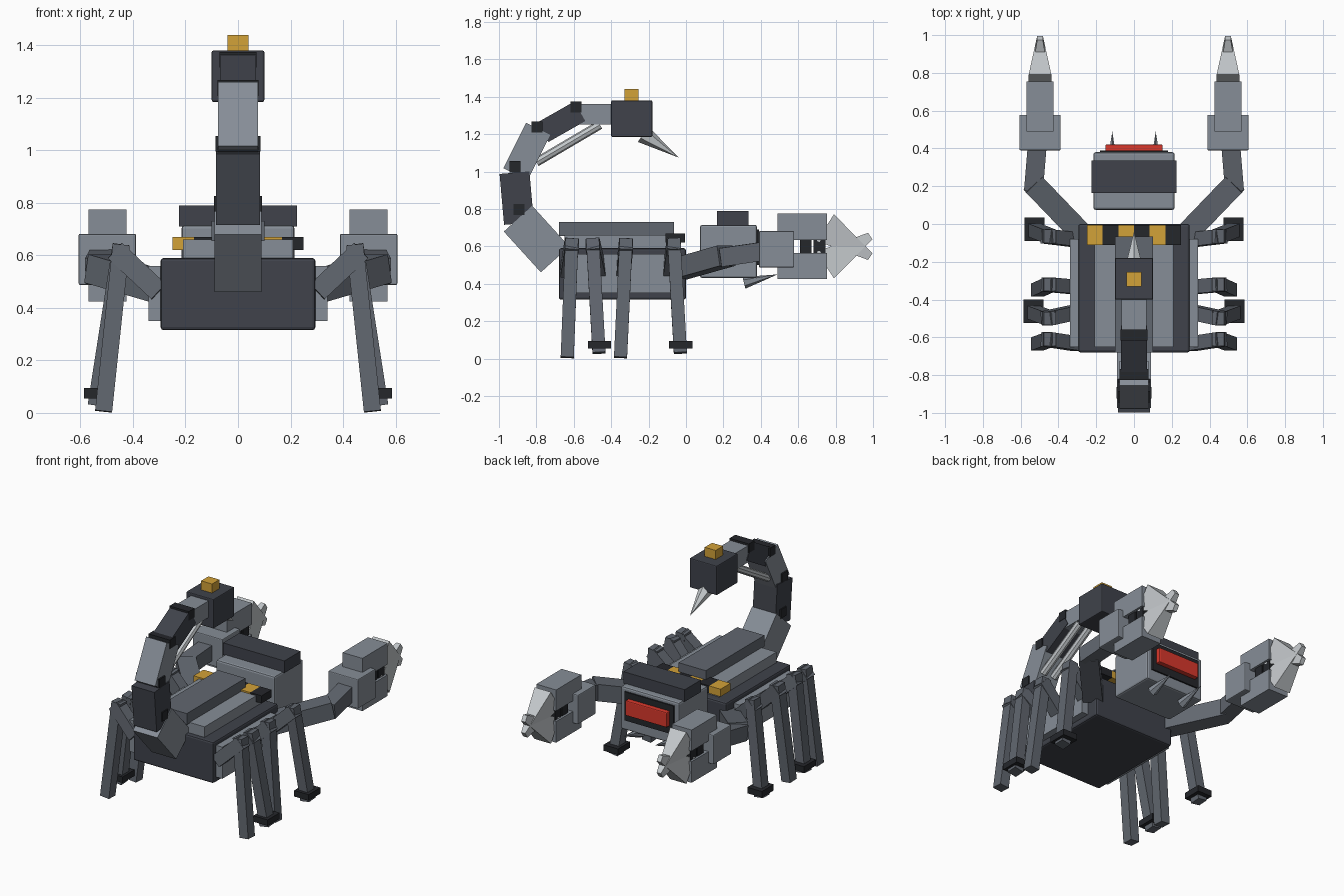
import bpy, bmesh
from mathutils import Vector

if "Cube" in bpy.data.objects:
    bpy.data.objects.remove(bpy.data.objects["Cube"])


def mat(name, r, g, b):
    m = bpy.data.materials.new(name)
    m.diffuse_color = (r, g, b, 1)
    m.use_nodes = True
    m.node_tree.nodes["Principled BSDF"].inputs["Base Color"].default_value = m.diffuse_color
    return m


DARK = mat("dark_steel", 0.05, 0.055, 0.07)
MID = mat("mid_steel", 0.12, 0.135, 0.16)
LIGHT = mat("light_steel", 0.24, 0.27, 0.31)
PALE = mat("pale_steel", 0.55, 0.58, 0.6)
BLACK = mat("black_rubber", 0.018, 0.02, 0.024)
YELLOW = mat("yellow", 0.65, 0.36, 0.04)
RED = mat("red", 0.7, 0.04, 0.025)


def finish(name, bm, m, bevel=0):
    bmesh.ops.recalc_face_normals(bm, faces=bm.faces)
    me = bpy.data.meshes.new(name)
    bm.to_mesh(me)
    bm.free()
    me.materials.append(m)
    ob = bpy.data.objects.new(name, me)
    bpy.context.collection.objects.link(ob)
    if bevel:
        mod = ob.modifiers.new("bevel", 'BEVEL')
        mod.width, mod.segments = bevel, 2
    return ob


def frame(a, b, side):
    """Length, direction, width axis and depth axis of a bar from a to b."""
    a, b = Vector(a), Vector(b)
    d = (b - a).normalized()
    s = Vector(side)
    s = (s - d * s.dot(d)).normalized()
    return a, (b - a).length, d, s, d.cross(s)


def beam(name, a, b, w, h, m, side=(1, 0, 0), tip=None):
    """Square bar from a to b; tip gives the end's width and depth."""
    a, length, d, s, t = frame(a, b, side)
    bm = bmesh.new()
    bmesh.ops.create_cube(bm, size=1)
    for v in bm.verts:
        cw, ch = tip if tip and v.co.z > 0 else (w, h)
        v.co = a + d * (v.co.z + 0.5) * length + s * v.co.x * cw + t * v.co.y * ch
    return finish(name, bm, m)


def rod(name, a, b, r1, r2, sides, m):
    a, length, d, s, t = frame(a, b, (1, 0, 0))
    bm = bmesh.new()
    bmesh.ops.create_cone(bm, cap_ends=True, segments=sides, radius1=r1, radius2=r2, depth=1)
    for v in bm.verts:
        v.co = a + d * (v.co.z + 0.5) * length + s * v.co.x + t * v.co.y
    return finish(name, bm, m)


def box(name, x, y, z, m, bevel=0):
    """Axis-aligned box from (min, max) ranges."""
    bm = bmesh.new()
    bmesh.ops.create_cube(bm, size=1)
    for v in bm.verts:
        v.co = [(r[0] + r[1]) / 2 + c * (r[1] - r[0]) for c, r in zip(v.co, (x, y, z))]
    return finish(name, bm, m, bevel)


def sx(sign, lo, hi):
    return tuple(sorted((sign * lo, sign * hi)))


# Body
box("body", (-0.295, 0.295), (-0.68, 0), (0.315, 0.59), DARK, 0.012)
box("upper_deck", (-0.21, 0.21), (-0.65, -0.05), (0.58, 0.66), LIGHT)
box("back_ridge", (-0.1, 0.1), (-0.68, -0.065), (0.655, 0.73), MID)
for i in range(6):  # hazard stripe
    x = -0.25 + i / 12
    box("hazard_block_%d" % i, (x, x + 1 / 12), (-0.11, -0.005), (0.62, 0.67),
        BLACK if i % 2 else YELLOW)

# Head
box("head", (-0.215, 0.215), (0.075, 0.38), (0.43, 0.715), LIGHT, 0.012)
box("brow_plate", (-0.225, 0.225), (0.165, 0.335), (0.71, 0.79), DARK)
box("visor_frame", (-0.18, 0.18), (0.36, 0.39), (0.5, 0.69), BLACK)
box("visor", (-0.152, 0.152), (0.375, 0.42), (0.55, 0.65), RED, 0.006)

# Tail segments: centre line in the y-z plane, x width, depth
TAIL = [((-0.70, 0.53), (-0.898, 0.748), 0.18, 0.205, LIGHT),
        ((-0.893, 0.722), (-0.917, 0.994), 0.168, 0.16, DARK),
        ((-0.912, 0.985), (-0.79, 1.228), 0.152, 0.145, LIGHT),
        ((-0.765, 1.21), (-0.568, 1.322), 0.138, 0.12, DARK),
        ((-0.59, 1.307), (-0.39, 1.307), 0.13, 0.11, LIGHT)]
for i, (a, b, w, h, m) in enumerate(TAIL):
    beam("tail_segment_%d" % (i + 1), (0, *a), (0, *b), w, h, m)
for i, (y, z, w) in enumerate([(-0.893, 0.797, 0.184), (-0.915, 1.025, 0.172),
                               (-0.797, 1.238, 0.156), (-0.588, 1.345, 0.142)]):
    box("tail_joint_%d" % (i + 1), (-w / 2, w / 2), (y - 0.03, y + 0.03),
        (z - 0.03, z + 0.03), BLACK)
box("stinger_housing", (-0.1, 0.1), (-0.4, -0.18), (1.185, 1.38), DARK, 0.006)
box("warning_light", (-0.04, 0.04), (-0.33, -0.253), (1.375, 1.44), YELLOW)
rod("stinger", (0, -0.23, 1.2), (0, -0.04, 1.075), 0.05, 0, 6, PALE)

for sign, label in ((1, "right"), (-1, "left")):
    def n(part):
        return label + "_" + part

    box(n("side_plate"), sx(sign, 0.28, 0.34), (-0.65, -0.08), (0.35, 0.56), LIGHT)
    rod(n("tail_piston"), (sign * 0.04, -0.80, 1.05), (sign * 0.04, -0.46, 1.25),
        0.024, 0.024, 8, PALE)
    rod(n("fang"), (sign * 0.115, 0.31, 0.405), (sign * 0.115, 0.49, 0.45), 0.032, 0, 6, LIGHT)

    # Legs: root y, knee y, foot y, foot x, foot z, has pad
    for i, (y0, y1, y2, fx, fz, pad) in enumerate([
            (-0.085, -0.065, -0.03, 0.535, 0.03, True),
            (-0.335, -0.32, -0.35, 0.512, 0.006, False),
            (-0.465, -0.50, -0.465, 0.54, 0.03, True),
            (-0.635, -0.61, -0.635, 0.512, 0.006, False)]):
        k = "leg_%d_" % (i + 1)
        beam(n(k + "upper"), (sign * 0.3, y0, 0.46), (sign * 0.465, y1, 0.615),
             0.075, 0.08, MID, (0, 1, 0))
        beam(n(k + "lower"), (sign * 0.445, y1, 0.64), (sign * fx, y2, fz),
             0.07, 0.065, MID, (0, 1, 0))
        if pad:
            box(n(k + "foot_pad"), sx(sign, fx - 0.06, fx + 0.046),
                (y2 - 0.06, y2 + 0.065), (0.055, 0.095), BLACK)

    # Arm and claw
    beam(n("upper_arm"), (sign * 0.28, -0.05, 0.475), (sign * 0.535, 0.215, 0.55),
         0.11, 0.12, MID, (0, 0, 1))
    beam(n("forearm"), (sign * 0.532, 0.18, 0.54), (sign * 0.512, 0.42, 0.575),
         0.1, 0.1, MID, (0, 0, 1))
    box(n("wrist"), sx(sign, 0.388, 0.607), (0.39, 0.578), (0.487, 0.682), LIGHT, 0.006)
    for part, z0, z1, zb, zt in (("upper", 0.635, 0.775, 0.70, 0.545),
                                 ("lower", 0.425, 0.565, 0.50, 0.655)):
        box(n(part + "_claw_housing"), sx(sign, 0.425, 0.57), (0.49, 0.755), (z0, z1), LIGHT)
        beam(n(part + "_claw_blade"), (sign * 0.4975, 0.745, zb), (sign * 0.4975, 0.985, zt),
             0.12, 0.17, PALE, tip=(0.03, 0.042))
    for j, y in enumerate((0.61, 0.683)):
        box(n("claw_hinge_%d" % (j + 1)), sx(sign, 0.44, 0.555), (y, y + 0.062),
            (0.56, 0.64), BLACK)
